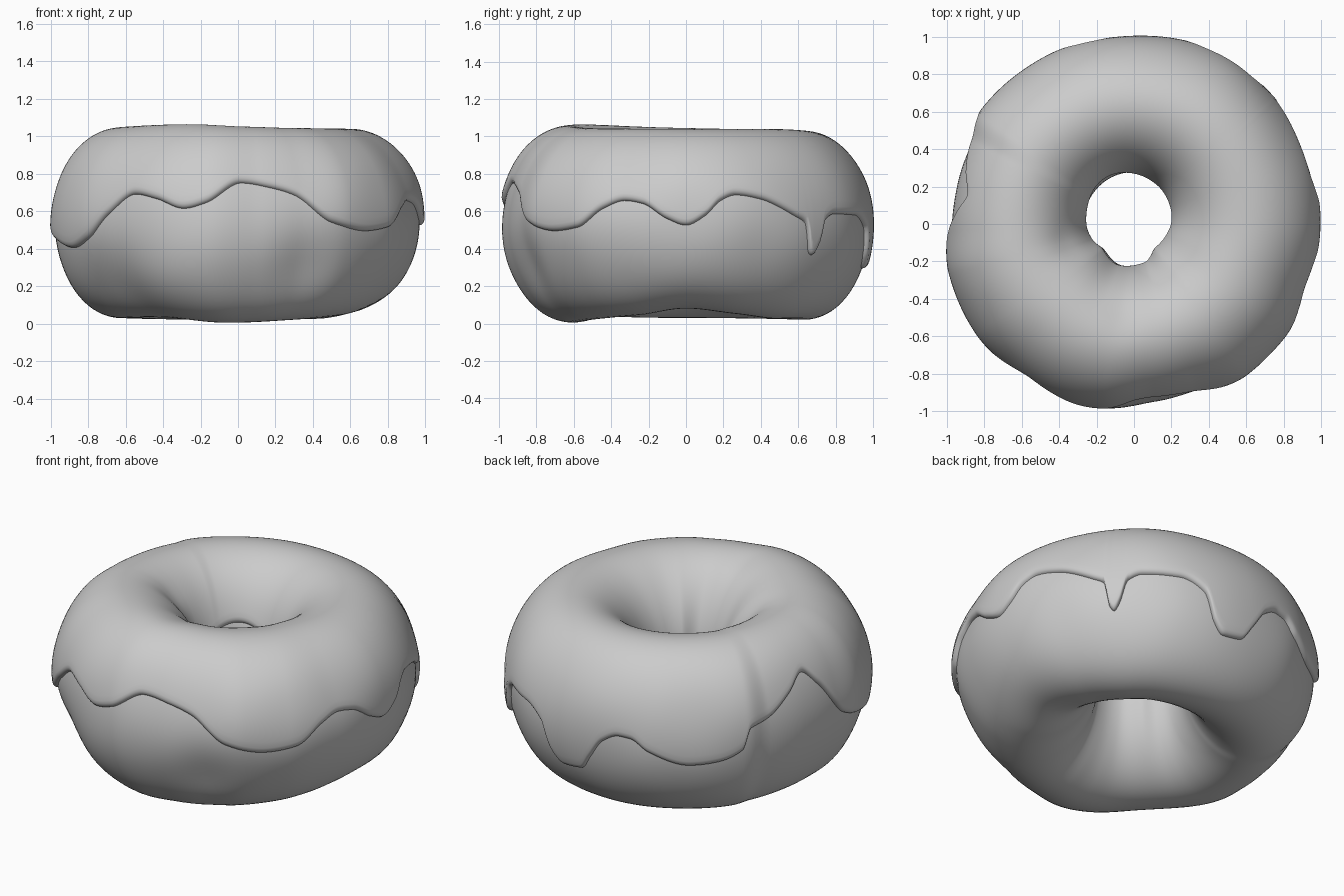
import bpy, math
from mathutils import Vector, noise

if "Cube" in bpy.data.objects:
    bpy.data.objects.remove(bpy.data.objects["Cube"])

THICK = 0.026          # icing thickness
NT = 480               # steps round the ring


def periodic(keys):
    """Smooth monotone interpolation of (degrees, value) keys round a circle."""
    n = len(keys)
    xs = [k[0] for k in keys]
    ys = [k[1] for k in keys]
    h = [((xs[(i + 1) % n] - xs[i]) % 360) for i in range(n)]
    d = [(ys[(i + 1) % n] - ys[i]) / h[i] for i in range(n)]
    m = [0 if d[i - 1] * d[i] <= 0 else 2 * d[i - 1] * d[i] / (d[i - 1] + d[i])
         for i in range(n)]

    def f(deg):
        deg %= 360
        i = max((k for k in range(n) if xs[k] <= deg), default=n - 1)
        j, t = (i + 1) % n, ((deg - xs[i]) % 360) / h[i]
        return ((1 + 2 * t) * (1 - t) ** 2 * ys[i] + t * (1 - t) ** 2 * h[i] * m[i]
                + t * t * (3 - 2 * t) * ys[j] + t * t * (t - 1) * h[i] * m[j])
    return f


# Plan outline, hole outline, top and bottom heights
outer = periodic([(0, .99), (22, .99), (42, 1.0), (60, 1.01), (90, 1.0), (120, 1.0),
                  (145, 1.015), (153, .985), (168, .985), (182, .995), (195, 1.02),
                  (215, 1.02), (230, 1.006), (247, 1.015), (260, 1.01), (277, .97),
                  (290, .97), (307, 1.0), (322, 1.0), (340, .98)])
hole = periodic([(0, .21), (35, .235), (60, .255), (90, .27), (115, .272), (145, .268),
                 (180, .262), (200, .24), (220, .205), (250, .225), (285, .228),
                 (312, .188), (340, .195)])
top = periodic([(0, 1.04), (45, 1.04), (90, 1.03), (180, 1.045), (250, 1.065), (295, 1.045)])
bottom = periodic([(0, .08), (25, .05), (50, .02), (90, .02), (180, .03), (230, .03),
                   (265, .005), (300, .02), (335, .045)])
# Height of the icing's lower edge, outside (waves and drips)
edge = periodic([(0, .53), (6, .58), (11, .66), (16, .69), (24, .67), (37, .575), (40.5, .54),
                 (42, .40), (43.5, .37), (45.5, .42), (48, .55), (53, .59), (65, .585),
                 (73, .52), (77, .36), (81, .30), (88, .31), (92, .40), (97, .52), (103, .57),
                 (107, .565), (113, .50), (126, .43), (135, .445), (143, .50), (146, .625),
                 (152, .645), (162, .745), (170, .83), (176, .74), (186, .52), (194, .46),
                 (208, .41), (217, .46), (226, .59), (236, .695), (244, .67), (253, .62),
                 (260, .65), (271, .755), (281, .73), (289, .69), (301, .545), (314, .50),
                 (324, .52), (333, .62), (340, .66), (346, .645), (354, .565)])

# Soft dents in the dough: position, radius, depth
DENTS = [((.38, -.85, .28), .22, .035), ((-.72, -.62, .15), .25, .04),
         ((.72, -.60, .2), .25, .02), ((.25, .3, .1), .2, .03),
         ((-.05, -.50, 1.05), .12, .012), ((-.35, -.1, .95), .10, .012)]


def section(deg):
    ro, ri = outer(deg) - .018, hole(deg) + .008
    zt, zb = top(deg) - THICK, bottom(deg)
    return (ro + ri) / 2, (ro - ri) / 2, (zt + zb) / 2, (zt - zb) / 2


def point(deg, phi, lift=0.0):
    """Point on the dough ring, lifted along the section normal."""
    rc, a, zc, b = section(deg)
    th = math.radians(deg)
    c, s = math.cos(phi), math.sin(phi)
    nr, nz = Vector((b * c, a * s)).normalized()
    r, z = rc + a * c, zc + b * s
    p = Vector((r * math.cos(th), r * math.sin(th), z))
    lift += .012 * noise.noise(p * 2.6 + Vector((3, 1, 7))) * (1 - s * s)
    for q, rad, depth in DENTS:
        lift -= depth * math.exp(-((p - Vector(q)).length / rad) ** 2)
    r += lift * nr
    return (r * math.cos(th), r * math.sin(th), max(0, z + lift * nz))


def build(name, rows, closed):
    n, k = len(rows), len(rows[0])
    verts = [p for row in rows for p in row]
    faces = [(i * k + j, (i + 1) % n * k + j, (i + 1) % n * k + (j + 1) % k, i * k + (j + 1) % k)
             for i in range(n) for j in range(k if closed else k - 1)]
    me = bpy.data.meshes.new(name)
    me.from_pydata(verts, [], faces)
    me.update()
    for p in me.polygons:
        p.use_smooth = True
    ob = bpy.data.objects.new(name, me)
    bpy.context.collection.objects.link(ob)


# Dough ring
build("dough", [[point(360 * i / 180, math.tau * j / 72) for j in range(72)]
                for i in range(180)], True)

# Icing: rounded lip at the outer edge, over the top, rounded lip inside the hole
LIP = [(-.006, -.2), (-.003, .3), (.004, .65), (.015, .9), (.03, 1)]
rows = []
for i in range(NT):
    deg = 360 * i / NT
    rc, a, zc, b = section(deg)
    z_in = .62 + .05 * math.cos(math.radians(3 * deg)) - .05 * math.cos(math.radians(deg))
    lo = math.asin((edge(deg) - zc) / b)
    hi = math.pi - math.asin((z_in - zc) / b)
    row = [point(deg, lo + d / .48, f * THICK) for d, f in LIP]
    p0, p1 = lo + .034 / .48, hi - .034 / .48
    row += [point(deg, p0 + (p1 - p0) * j / 50, THICK) for j in range(1, 50)]
    row += [point(deg, hi - d / .48, f * THICK) for d, f in reversed(LIP)]
    rows.append(row)
build("icing", rows, False)
